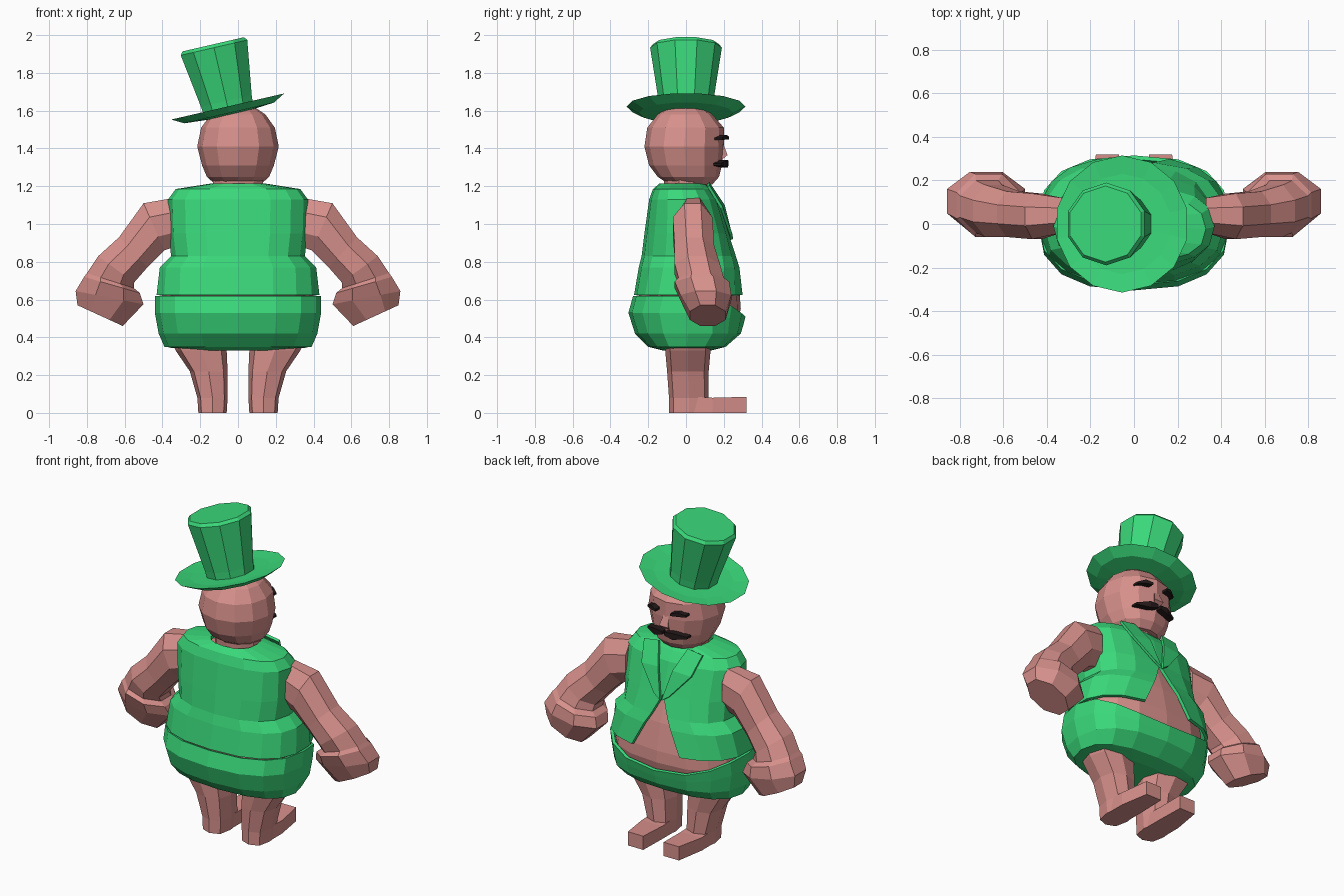
import bpy, bmesh, math
from mathutils import Vector, Matrix


def material(name, rgb):
    m = bpy.data.materials.new(name)
    m.diffuse_color = (*rgb, 1)
    return m


GREEN = material("green_cloth", (0.042, 0.69, 0.195))
SKIN = material("pink_skin", (0.68, 0.28, 0.26))
DARK = material("dark_hair", (0.018, 0.010, 0.010))


def loft(name, rings, mat, wrap=True, caps=True, thick=0, mirror=False):
    """Skin a list of equal-length point rings."""
    bm = bmesh.new()
    vs = [[bm.verts.new(p) for p in r] for r in rings]
    n = len(rings[0])
    for a, b in zip(vs, vs[1:]):
        for i in range(n if wrap else n - 1):
            j = (i + 1) % n
            bm.faces.new((a[i], a[j], b[j], b[i]))
    if caps:
        bm.faces.new(vs[0])
        bm.faces.new(vs[-1])
    bmesh.ops.recalc_face_normals(bm, faces=bm.faces)
    me = bpy.data.meshes.new(name)
    bm.to_mesh(me)
    bm.free()
    me.materials.append(mat)
    ob = bpy.data.objects.new(name, me)
    bpy.context.collection.objects.link(ob)
    if thick:
        s = ob.modifiers.new("thickness", 'SOLIDIFY')
        s.thickness = thick
    if mirror:
        ob.modifiers.new("mirror", 'MIRROR').use_clip = False
    return ob


def spow(v, e):
    return math.copysign(abs(v) ** e, v)


def oval(z, rx, back, front, n=16, e=0.8, gap=0, dip=0, cx=0):
    """Rounded ring at height z, starting at +y; gap opens it, dip lowers its front."""
    yc, pts = (back + front) / 2, []
    ry = (front - back) / 2
    for i in range(n + (1 if gap is None or gap else 0)):
        g = gap or 0
        a = g + (2 * math.pi - 2 * g) * i / n
        s, c = math.sin(a), math.cos(a)
        pts.append(Vector((cx + rx * spow(s, e), yc + ry * spow(c, e),
                           z - dip * max(0, c) ** 2)))
    return pts


# torso with belly
loft("belly", [oval(*r) for r in [
    (0.36, 0.34, -0.18, 0.18), (0.45, 0.40, -0.25, 0.265), (0.55, 0.41, -0.27, 0.29),
    (0.62, 0.40, -0.25, 0.285), (0.78, 0.375, -0.22, 0.25), (0.90, 0.31, -0.19, 0.21),
    (1.15, 0.20, -0.11, 0.08)]], SKIN)

# vest, open below the chest
loft("vest", [oval(*r, gap=g) for r, g in [
    ((1.215, 0.14, -0.14, 0.10), None), ((1.185, 0.33, -0.175, 0.13), None),
    ((1.13, 0.37, -0.195, 0.17), None), ((0.95, 0.365, -0.22, 0.225), None),
    ((0.83, 0.355, -0.235, 0.265), 0.10), ((0.77, 0.415, -0.25, 0.285), 0.15),
    ((0.625, 0.435, -0.275, 0.31), 0.30)]],
    GREEN, wrap=False, caps=False, thick=0.018)

# lapels folded over the chest
loft("lapel", [
    [(0.005, 0.25, 0.92), (0.05, 0.245, 0.95)],
    [(0.05, 0.205, 1.10), (0.17, 0.195, 1.09)],
    [(0.10, 0.125, 1.22), (0.20, 0.125, 1.205)]],
    GREEN, wrap=False, caps=False, thick=0.015, mirror=True)

# trousers, waistband dipping under the belly
loft("trouser_seat", [oval(*r, dip=d) for r, d in [
    ((0.33, 0.22, -0.12, 0.13), 0), ((0.35, 0.39, -0.20, 0.21), 0),
    ((0.42, 0.42, -0.27, 0.29), 0), ((0.53, 0.44, -0.305, 0.305), 0.06)]]
    + [oval(0.62, 0.44, -0.28, 0.315, dip=0.11)], GREEN, caps=False, thick=0.018)
loft("trouser_base", [oval(0.332, 0.22, -0.12, 0.13), oval(0.345, 0.36, -0.18, 0.19)], GREEN)

# legs and feet
loft("leg", [oval(z, rx, b, f, n=8, e=0.7, cx=cx) for z, cx, rx, b, f in [
    (0.0, 0.135, 0.075, -0.09, 0.12), (0.08, 0.135, 0.08, -0.09, 0.12),
    (0.22, 0.155, 0.10, -0.10, 0.12), (0.33, 0.195, 0.135, -0.11, 0.13),
    (0.42, 0.22, 0.15, -0.11, 0.13)]], SKIN, mirror=True)
loft("foot", [[(x0, y, 0), (x1, y, 0), (x1, y, h), (x0, y, h)] for y, x0, x1, h in [
    (0.04, 0.065, 0.205, 0.085), (0.14, 0.065, 0.205, 0.08), (0.32, 0.07, 0.175, 0.085)]],
    SKIN, mirror=True)

# arms with cuffed fists: outer xz, inner xz, y range per section
arm = []
for ox, oz, ix, iz, y0, y1 in [
        (0.33, 1.14, 0.33, 0.88, -0.04, 0.12), (0.50, 1.11, 0.39, 0.86, -0.07, 0.14),
        (0.63, 0.93, 0.48, 0.77, -0.06, 0.15), (0.74, 0.83, 0.55, 0.69, -0.06, 0.18),
        (0.80, 0.74, 0.55, 0.66, -0.04, 0.20), (0.815, 0.72, 0.52, 0.635, -0.06, 0.23),
        (0.86, 0.645, 0.50, 0.575, -0.03, 0.24), (0.85, 0.57, 0.61, 0.46, 0.02, 0.21)]:
    mid = Vector(((ox + ix) / 2, (y0 + y1) / 2, (oz + iz) / 2))
    half = Vector(((ox - ix) / 2, 0, (oz - iz) / 2))
    side = Vector((0, (y1 - y0) / 2, 0))
    arm.append([mid + 1.08 * (half * math.cos(a) + side * math.sin(a))
                for a in (math.pi * (k + 0.5) / 4 for k in range(8))])
loft("arm", arm, SKIN, mirror=True)

# neck and head
loft("neck", [oval(1.12, 0.14, -0.11, 0.11, n=10, e=1),
              oval(1.28, 0.14, -0.12, 0.12, n=10, e=1)], SKIN)
loft("head", [oval(*r, n=12, e=0.95) for r in [
    (1.21, 0.12, -0.09, 0.14), (1.25, 0.165, -0.15, 0.175), (1.31, 0.19, -0.195, 0.19),
    (1.41, 0.216, -0.22, 0.20), (1.51, 0.195, -0.205, 0.20), (1.58, 0.145, -0.15, 0.14),
    (1.63, 0.07, -0.08, 0.07)]], SKIN)
loft("nose", [[(-0.015, 0.195, 1.43), (0.015, 0.195, 1.43), (0, 0.17, 1.43)],
              [(-0.032, 0.22, 1.365), (0.032, 0.22, 1.365), (0, 0.17, 1.365)],
              [(-0.02, 0.19, 1.34), (0.02, 0.19, 1.34), (0, 0.17, 1.34)]], SKIN)

# eyes and moustache
loft("eye", [[(x, y - 0.04, z - h), (x, y, z - h), (x, y, z + h), (x, y - 0.04, z + h)]
             for x, y, z, h in [(0.05, 0.228, 1.455, 0.007), (0.09, 0.215, 1.46, 0.012),
                                (0.13, 0.19, 1.45, 0.006)]], DARK, mirror=True)
loft("moustache", [[(x, y - 0.04, z - h), (x, y, z - h), (x, y, z + h), (x, y - 0.04, z + h)]
                   for x, y, z, h in [(0.008, 0.225, 1.325, 0.010), (0.06, 0.222, 1.32, 0.02),
                                      (0.135, 0.185, 1.315, 0.006)]], DARK, mirror=True)

# tilted top hat: brim and flared crown
tilt = Matrix.Translation((-0.055, 0, 1.622)) @ Matrix.Rotation(math.radians(-13), 4, 'Y')


def hat_rings(profile, n):
    return [[tilt @ p for p in oval(z, r, -r, r, n=n, e=1)] for r, z in profile]


loft("hat_brim", hat_rings([(0.12, -0.045), (0.25, -0.035), (0.315, 0.0),
                            (0.23, -0.01), (0.12, -0.012)], 14), GREEN)
loft("hat_crown", hat_rings([(0.14, -0.02), (0.145, 0.03), (0.19, 0.32),
                             (0.175, 0.338)], 10), GREEN)
